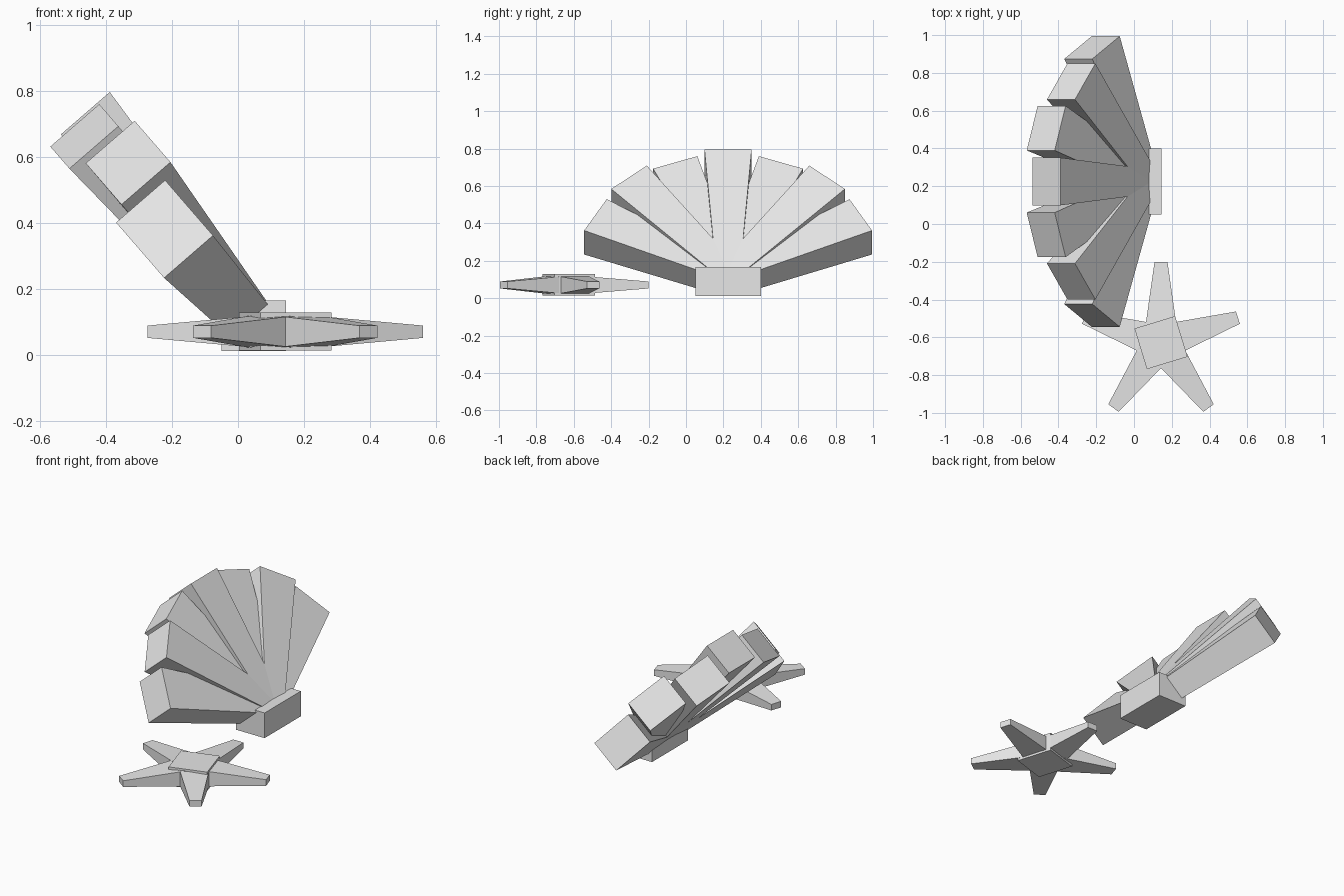
import bpy
import bmesh
from math import radians, sin, cos
from mathutils import Matrix, Vector

if "Cube" in bpy.data.objects:
    bpy.data.objects.remove(bpy.data.objects["Cube"], do_unlink=True)

grey = bpy.data.materials.new("pale_grey")
grey.use_nodes = True
grey.diffuse_color = (0.8, 0.8, 0.8, 1)
grey.node_tree.nodes["Principled BSDF"].inputs["Base Color"].default_value = (0.8, 0.8, 0.8, 1)


def wedge(name, inner, outer, length, matrix):
    """Tapered block along local y; each end is (half width, low z, high z)."""
    bm = bmesh.new()
    bmesh.ops.create_cube(bm, size=1)
    for v in bm.verts:
        half, low, high = outer if v.co.y > 0 else inner
        v.co = Vector((half if v.co.x > 0 else -half,
                       length if v.co.y > 0 else 0,
                       high if v.co.z > 0 else low))
    bm.transform(matrix)
    bmesh.ops.recalc_face_normals(bm, faces=bm.faces)
    mesh = bpy.data.meshes.new(name)
    bm.to_mesh(mesh)
    bm.free()
    mesh.materials.append(grey)
    obj = bpy.data.objects.new(name, mesh)
    bpy.context.collection.objects.link(obj)
    return obj


# Tilted shell frame: x across the fan, y up the slope, z out of the top face
tilt = radians(40.9)
across = Vector((0, 1, 0))
slope = Vector((-sin(tilt), 0, cos(tilt)))
normal = Vector((cos(tilt), 0, sin(tilt)))
shell = Matrix((across, slope, normal)).transposed().to_4x4()
shell = Matrix.Translation((0, 0.225, 0)) @ shell @ Matrix.Translation((0, 0.049, 0))

# Fan of shell ribs, alternately raised and sunken at the rim
for i in range(-3, 4):
    rim = (0.126, 0.032, 0.228) if i % 2 == 0 else (0.126, -0.016, 0.18)
    spin = Matrix.Rotation(radians(-20.5 * i), 4, "Z")
    wedge(f"shell_rib_{i + 4}", (0.064, 0.026, 0.166), rim, 0.807, shell @ spin)

# Hinge block at the foot of the shell
wedge("shell_hinge", (0.0975, 0.012, 0.166), (0.0975, 0.012, 0.166), 0.35,
      Matrix.Translation((0.0475, 0.05, 0)))

# Starfish arms
star = Matrix.Translation((0.143, -0.628, 0.071))
for i in range(5):
    spin = Matrix.Rotation(radians(72 * i), 4, "Z")
    wedge(f"starfish_arm_{i + 1}", (0.095, -0.054, 0.054), (0.034, -0.0185, 0.0185),
          0.428, star @ spin)

# Starfish body block
body = (0.1125, -0.0575, 0.0575)
wedge("starfish_body", body, body, 0.225,
      star @ Matrix.Rotation(radians(17), 4, "Z") @ Matrix.Translation((0, -0.1125, 0)))
